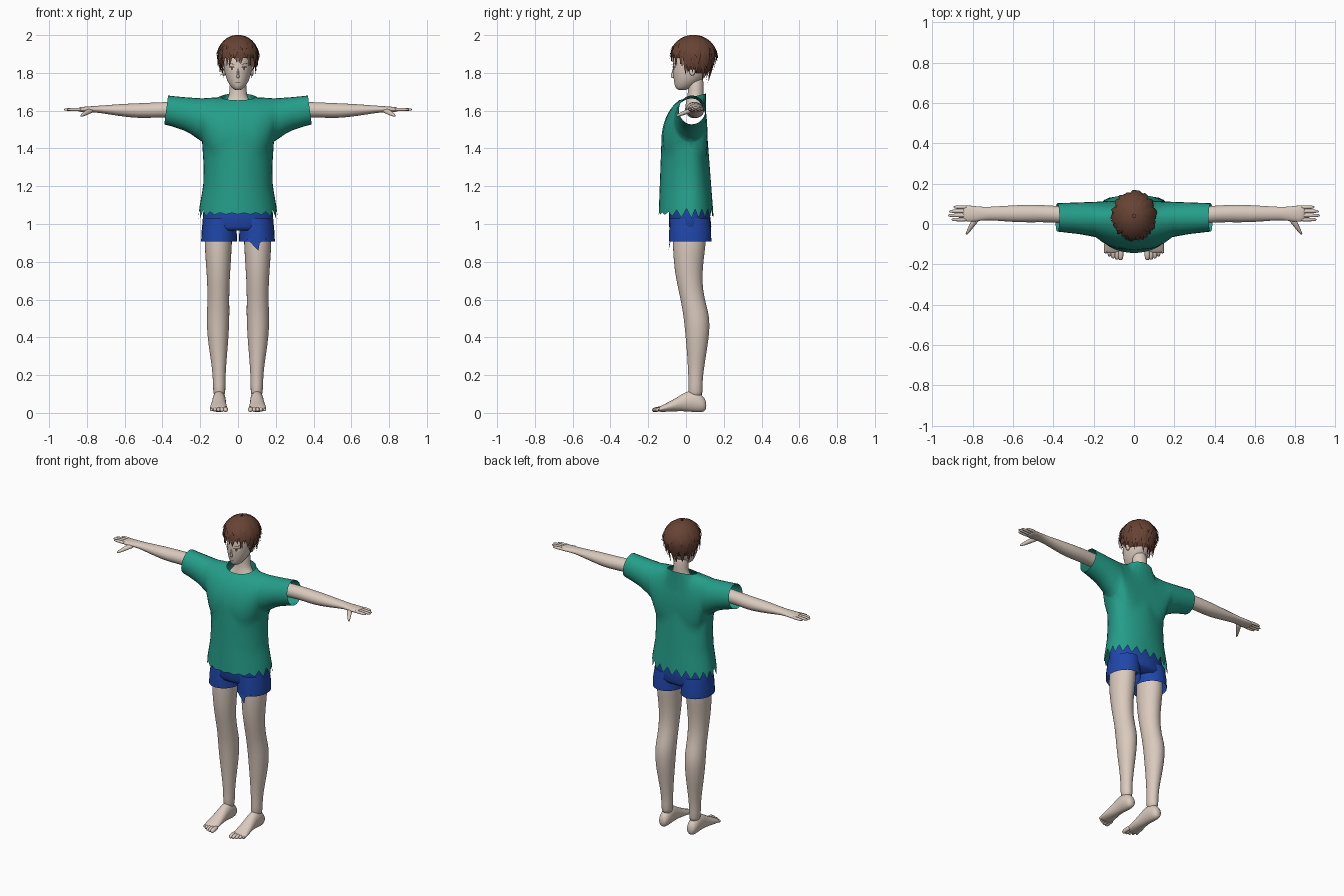
import bpy, bmesh, math, random
from math import sin, cos, pi, sqrt, acos

random.seed(4)
old = bpy.data.objects.get("Cube")
if old:
    bpy.data.objects.remove(old, do_unlink=True)


def material(name, *rgb):
    mat = bpy.data.materials.new(name)
    mat.use_nodes = True
    mat.diffuse_color = (*rgb, 1)
    shader = mat.node_tree.nodes["Principled BSDF"]
    shader.inputs["Base Color"].default_value = (*rgb, 1)
    shader.inputs["Roughness"].default_value = 0.8
    return mat


skin = material("skin", .70, .59, .51)
teal = material("teal cloth", .018, .34, .25)
blue = material("blue cloth", .014, .062, .40)
brown = material("brown hair", .135, .056, .034)
white = material("eye white", .82, .78, .74)
iris = material("brown iris", .16, .08, .04)
dark = material("dark line", .04, .02, .015)


def finish(name, bm, mat, mirror=False, subdivide=0, smooth=True):
    """Turn a bmesh into a named object with its colour and modifiers."""
    bmesh.ops.recalc_face_normals(bm, faces=bm.faces[:])
    mesh = bpy.data.meshes.new(name)
    bm.to_mesh(mesh)
    bm.free()
    mesh.materials.append(mat)
    for poly in mesh.polygons:
        poly.use_smooth = smooth
    obj = bpy.data.objects.new(name, mesh)
    bpy.context.collection.objects.link(obj)
    if mirror:
        obj.modifiers.new("Mirror", 'MIRROR').use_clip = False
    if subdivide:
        sub = obj.modifiers.new("Subdivision", 'SUBSURF')
        sub.levels = sub.render_levels = subdivide
    return obj


def lookup(table, value):
    """Linear interpolation in a table sorted by its first column."""
    value = min(max(value, table[0][0]), table[-1][0])
    for low, high in zip(table, table[1:]):
        if value <= high[0]:
            f = (value - low[0]) / (high[0] - low[0])
            return [p + (q - p) * f for p, q in zip(low[1:], high[1:])]


def loft(name, axis, rings, mat, mirror=False, sides=16, subdivide=1, caps=True):
    """Skin elliptical rings (position, centre a, centre b, radius a, radius b)."""
    bm = bmesh.new()
    loops = []
    for t, a, b, ra, rb in rings:
        loop = []
        for i in range(sides):
            u, v = a + ra * cos(2 * pi * i / sides), b + rb * sin(2 * pi * i / sides)
            spot = {'x': (t, u, v), 'y': (u, t, v), 'z': (u, v, t)}[axis]
            loop.append(bm.verts.new(spot))
        loops.append(loop)
    for lo, hi in zip(loops, loops[1:]):
        for i in range(sides):
            j = (i + 1) % sides
            bm.faces.new((lo[i], lo[j], hi[j], hi[i]))
    if caps:
        bm.faces.new(loops[0])
        bm.faces.new(loops[-1])
    return finish(name, bm, mat, mirror, subdivide)


# Legs, feet and toes
loft("legs", 'z', [
    (.07, .098, .05, .033, .042), (.15, .1, .05, .033, .036), (.22, .1, .052, .036, .042),
    (.3, .103, .056, .045, .05), (.4, .106, .06, .057, .063), (.5, .106, .058, .062, .071),
    (.57, .104, .042, .059, .066), (.65, .104, .025, .059, .066), (.72, .104, .016, .062, .072),
    (.8, .104, .013, .068, .08), (.9, .105, .018, .074, .09), (1.0, .1, .02, .075, .092)],
    skin, True)
loft("feet", 'y', [
    (.108, .1, .04, .018, .024), (.09, .1, .046, .032, .044), (.05, .1, .062, .037, .06),
    (.0, .1, .062, .036, .054), (-.05, .102, .044, .04, .036), (-.1, .103, .03, .047, .024),
    (-.135, .104, .02, .046, .016), (-.145, .104, .018, .04, .01)], skin, True)
for k in range(5):
    x, r, end = .066 + .0185 * k, .0145 - .0014 * k, -.18 + .004 * k * k / 2
    loft(f"toe_{k + 1}", 'y', [(-.115, x, .021, r, r), (-.15, x, .02, r, r),
         (end + .012, x, .016, r, r), (end, x, .015, r * .6, r * .6)], skin, True, 8)

# Arms, palms, fingers and thumbs
loft("arms", 'x', [
    (.2, .035, 1.6, .05, .05), (.38, .048, 1.606, .041, .041), (.46, .052, 1.602, .044, .041),
    (.53, .052, 1.6, .045, .04), (.6, .051, 1.602, .042, .035), (.68, .052, 1.605, .036, .026),
    (.745, .052, 1.608, .032, .018), (.79, .05, 1.607, .04, .016), (.83, .052, 1.606, .042, .014),
    (.85, .054, 1.606, .036, .009)], skin, True)
for k, end in enumerate((.905, .922, .917, .895)):
    y = .022 + .0205 * k
    loft(f"finger_{k + 1}", 'x', [(.82, y, 1.606, .0105, .01), (.86, y, 1.607, .0105, .01),
         (end - .012, y, 1.606, .009, .008), (end, y, 1.606, .005, .004)], skin, True, 8)
loft("thumbs", 'y', [(.035, .775, 1.602, .024, .014), (.0, .798, 1.593, .018, .014),
     (-.03, .817, 1.58, .012, .011), (-.055, .832, 1.572, .006, .006)], skin, True, 8)

# Shorts: hips, two open legs and a torn flap
loft("shorts_hips", 'z', [(.965, 0, .022, .175, .1), (.985, 0, .022, .19, .112),
     (1.06, 0, .018, .184, .108), (1.13, 0, .015, .175, .1)], blue, sides=32, subdivide=0)
loft("shorts_legs", 'z', [(.908, .1, .022, .095, .112), (.96, .1, .022, .093, .111),
     (1.03, .095, .02, .088, .106)], blue, True, 24, 0, False)
bm = bmesh.new()
bm.faces.new([bm.verts.new(p) for p in ((.05, -.08, .92), (.15, -.08, .92),
              (.115, -.088, .9), (.108, -.092, .858))])
finish("shorts_torn_flap", bm, blue, smooth=False)

# Shirt: closed sleeve sections that open into a body with a ragged hem
HALF, MID, ARC, ROWS = .19, .03, 12, 10
# distance from centre: height, height radius, front depth, back depth
SECTIONS = [(0, 1.44, .235, .16, .085), (.1, 1.455, .215, .15, .085),
            (.15, 1.49, .178, .125, .083), (HALF, 1.55, .115, .095, .08),
            (.27, 1.58, .09, .08, .077), (.385, 1.605, .076, .067, .073)]
FLARE = [(1.05, 1.11), (1.2, .97), (1.3, .955), (1.44, 1)]
right = [HALF * sin(pi / 2 * k / 10) for k in range(11)]
right += [HALF + .19 * k / 6 for k in range(1, 7)]
columns = [-a for a in right[:0:-1]] + right


def shirt_column(bm, x):
    """Points over the shoulder, from the lowest front one to the lowest back one."""
    a = abs(x)
    zc, rz, front, back = lookup(SECTIONS, a)
    opening = sqrt(max(0, 1 - (a / HALF) ** 2))
    power = .55 + .45 * min(1, a / HALF)
    points = []
    for side, depth, centre_depth in ((-1, front, .16), (1, back, .085)):
        start = -acos(min(1, opening * centre_depth / depth))
        half = []
        for k in range(ARC + 1):
            phi = start + (pi / 2 - start) * k / ARC
            y = depth * max(0, cos(phi)) ** (power if side > 0 else 1)
            slant = -.01 * sin(phi) if a > .37 else 0
            half.append((x + math.copysign(slant, x * slant), MID + side * y, zc + rz * sin(phi)))
        points += half if side < 0 else half[-2::-1]
    return [bm.verts.new(p) for p in points]


bm = bmesh.new()
grid = [shirt_column(bm, x) for x in columns]
for c, d in zip(grid, grid[1:]):
    for k in range(2 * ARC):
        bm.faces.new((c[k], d[k], d[k + 1], c[k + 1]))
for edge, stretch in ((0, 1.09), (-1, 1.35)):
    previous = None
    for i, x in enumerate(columns):
        if abs(x) > HALF + .001:
            continue
        x0, y0, z0 = grid[i][edge].co
        chain = [grid[i][edge]]
        for r in range(1, ROWS + 1):
            s = r / ROWS
            z = z0 + (1.055 - z0) * s
            y = MID + (y0 - MID) * (1 + (stretch - 1) * s)
            if r == ROWS:
                rag = .024 if edge else .004 + .024 * (x / HALF) ** 4
                z += rag * (1 if i % 2 else -1)
            chain.append(bm.verts.new((x0 * lookup(FLARE, z)[0], y, z)))
        if previous:
            for k in range(ROWS):
                bm.faces.new((previous[k], chain[k], chain[k + 1], previous[k + 1]))
        previous = chain
bmesh.ops.remove_doubles(bm, verts=bm.verts[:], dist=.0005)


def neck_reach(p):
    return sqrt((p.x / .092) ** 2 + ((p.y - .035) / .072) ** 2)


hole = [f for f in bm.faces if f.calc_center_median().z > 1.58
        and neck_reach(f.calc_center_median()) < .95]
bmesh.ops.delete(bm, geom=hole, context='FACES')
for v in bm.verts:
    if v.is_boundary and v.co.z > 1.58 and abs(v.co.x) < .16:
        reach = max(neck_reach(v.co), .01)
        v.co.x, v.co.y = v.co.x / reach, .035 + (v.co.y - .035) / reach
        v.co.z = 1.655 + .25 * (v.co.y + .037)
finish("shirt", bm, teal)

# Neck, head, nose and ears
loft("neck", 'z', [(1.58, 0, .04, .12, .05), (1.63, 0, .045, .085, .05), (1.665, 0, .05, .052, .045),
     (1.7, 0, .053, .045, .042), (1.8, 0, .05, .045, .045)], skin)
# height: centre depth, half width, half depth
HEAD = [(1.708, -.022, .016, .02), (1.722, -.012, .034, .046), (1.75, .005, .054, .068),
        (1.78, .018, .066, .086), (1.82, .027, .074, .098), (1.87, .032, .077, .102),
        (1.92, .036, .07, .09), (1.96, .04, .046, .06)]
loft("head", 'z', [(z, 0, y, w, d) for z, y, w, d in HEAD], skin, sides=24)
loft("nose", 'z', [(1.772, 0, -.066, .008, .008), (1.779, 0, -.071, .009, .014),
     (1.8, 0, -.066, .005, .01), (1.825, 0, -.066, .004, .005)], skin, sides=8)
loft("ears", 'x', [(.062, .03, 1.81, .014, .024), (.078, .034, 1.812, .018, .03),
     (.082, .034, 1.812, .012, .022)], skin, True, 12)


def face_plate(name, x, z, width, height, mat, lift, tilt=0, mirror=True):
    """A thin oval laid on the curved face."""
    bm = bmesh.new()
    rim = []
    for i in range(13):
        u, v = cos(2 * pi * i / 12), sin(2 * pi * i / 12)
        if i == 12:
            u = v = 0
        px, pz = x + width * u, z + height * v + tilt * u
        y, w, d = lookup(HEAD, pz)
        rim.append(bm.verts.new((px, y - d * sqrt(1 - (px / w) ** 2) - lift, pz)))
    for i in range(12):
        bm.faces.new((rim[i], rim[(i + 1) % 12], rim[12]))
    finish(name, bm, mat, mirror)


face_plate("eye_whites", .033, 1.822, .015, .008, white, .002)
face_plate("irises", .032, 1.822, .006, .0075, iris, .003)
face_plate("upper_lashes", .033, 1.831, .018, .002, dark, .004)
face_plate("eyebrows", .034, 1.848, .018, .002, brown, .003, .003)
face_plate("mouth", 0, 1.748, .014, .0015, dark, .002, 0, False)

# Hair: scalp shell covered by layers of pointed locks
bm = bmesh.new()
bmesh.ops.create_uvsphere(bm, u_segments=32, v_segments=20, radius=1)
for v in bm.verts:
    v.co = (v.co.x * .1, .04 + v.co.y * .112, 1.88 + v.co.z * .108)
bare = [f for f in bm.faces if f.calc_center_median().y < .01 and f.calc_center_median().z < 1.875]
bmesh.ops.delete(bm, geom=bare, context='FACES')
finish("scalp_hair", bm, brown)


def lock(bm, azimuth, start, end, width, lift, flare):
    """One tapered lock running from the crown down over the head."""
    steps, rows = 7, []
    shrink = .15 * (1 + sin(azimuth))
    twist = random.uniform(-.18, .18)
    for k in range(steps + 1):
        p = k / steps
        theta = start + (end - start) * p
        below = max(0, theta - pi / 2)
        radius = (1 - shrink * below if below else sin(theta)) * lift + flare * p ** 3
        height = -below if below else cos(theta) * lift
        spread = width * (1 - p ** 2.5) * (.5 + p) / max(radius, .3)
        row = []
        for side in (-1, 0, 1):
            az = azimuth + twist * p * p + side * spread
            rr = radius + (.045 if side == 0 else -.03) * (1 - p)
            row.append(bm.verts.new((.104 * rr * cos(az), .04 + .117 * rr * sin(az),
                                     1.882 + .113 * height)))
        rows.append(row)
    for a, b in zip(rows, rows[1:]):
        for j in (0, 1):
            bm.faces.new((a[j], a[j + 1], b[j + 1], b[j]))


bm = bmesh.new()
for count, start, reach, lift, flare in ((30, .5, 1, 1.0, .02), (24, .25, .84, 1.03, .07),
                                         (18, .08, .62, 1.05, .08)):
    for i in range(count):
        az = 2 * pi * (i + random.uniform(-.2, .2)) / count
        back = sin(az)
        end = 2.42 + .3 * back if back > -.55 else 1.93
        end = end * reach + random.uniform(-.12, .1)
        lock(bm, az, start, end, 3.6 / count, lift, flare)
finish("hair_locks", bm, brown)
